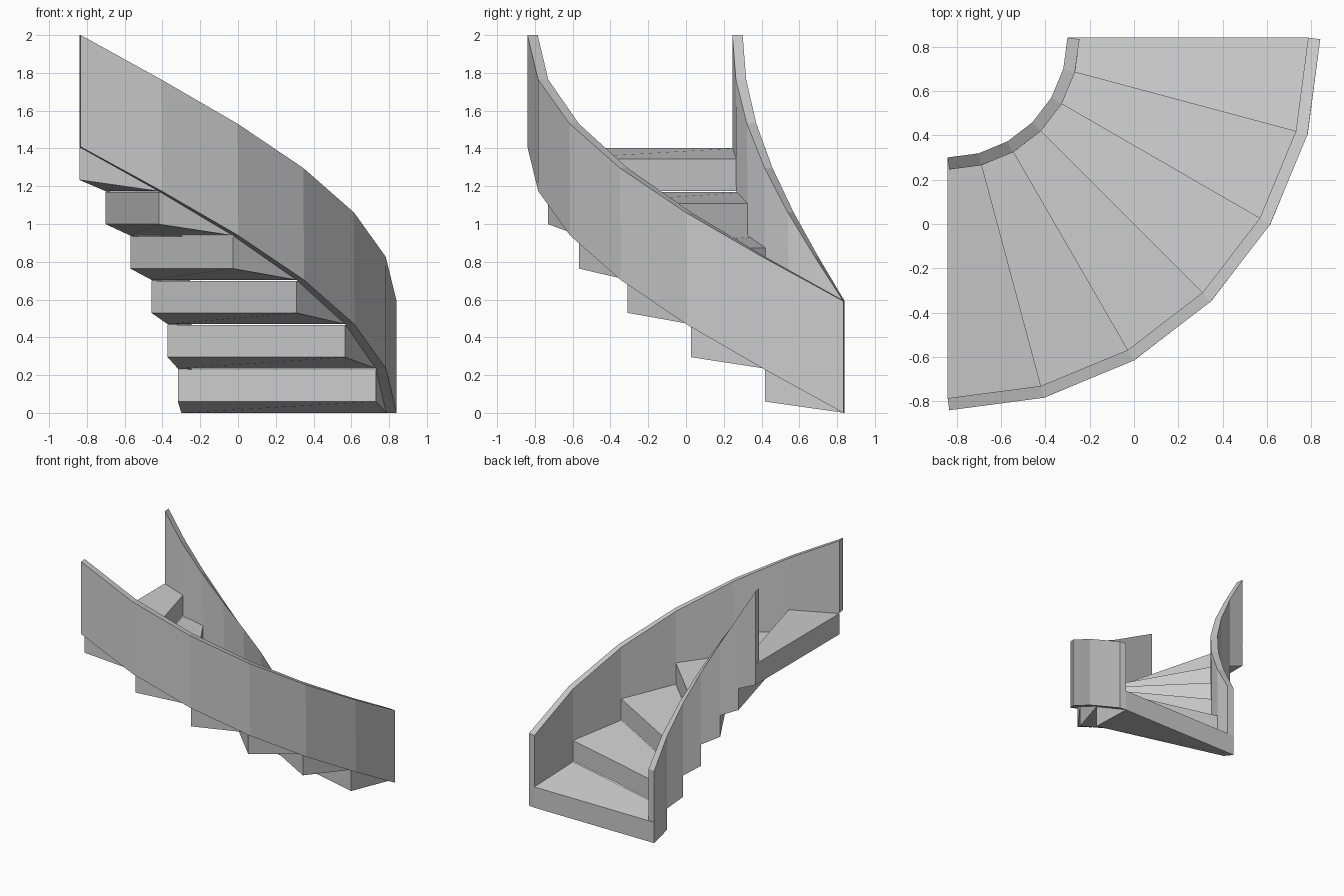
import bpy
from math import sin, cos, radians

if "Cube" in bpy.data.objects:
    bpy.data.objects.remove(bpy.data.objects["Cube"])

CX, CY = -0.84, 0.84          # centre of the turn
STEPS, TURN = 6, radians(15)  # six steps over a quarter turn
PITCH = 0.2347                # rise per step
WALL_H, WALL_T = 0.592, 0.055
R_IN, R_OUT = 0.54, 1.625
STEP_T, STEP_TILT = 0.17, 0.06


def polar(r, i, z):
    a = i * TURN
    return (CX + r * cos(a), CY - r * sin(a), z)


def add_mesh(name, verts, faces):
    mesh = bpy.data.meshes.new(name)
    mesh.from_pydata(verts, [], faces)
    obj = bpy.data.objects.new(name, mesh)
    bpy.context.collection.objects.link(obj)
    return obj


# Side walls: rising curved sheets thickened outwards
def side_wall(name, r):
    verts = []
    for i in range(STEPS + 1):
        z = i * PITCH
        verts += [polar(r, i, z), polar(r, i, z + WALL_H)]
    faces = [(2 * i, 2 * i + 2, 2 * i + 3, 2 * i + 1) for i in range(STEPS)]
    wall = add_mesh(name, verts, faces)
    solid = wall.modifiers.new("thickness", 'SOLIDIFY')
    solid.thickness = WALL_T
    solid.offset = -1


side_wall("inner_wall", R_IN)
side_wall("outer_wall", R_OUT)

# Wedge steps, each sloping up slightly towards the back
for i in range(STEPS):
    z0 = i * PITCH
    z1 = z0 + STEP_TILT
    corners = [(R_IN, i, z0), (R_OUT, i, z0), (R_OUT, i + 1, z1), (R_IN, i + 1, z1)]
    verts = [polar(r, k, z) for r, k, z in corners]
    verts += [polar(r, k, z + STEP_T) for r, k, z in corners]
    faces = [(0, 1, 2, 3), (7, 6, 5, 4)]
    faces += [(j, j + 4, (j + 1) % 4 + 4, (j + 1) % 4) for j in range(4)]
    add_mesh(f"step_{i + 1}", verts, faces)
